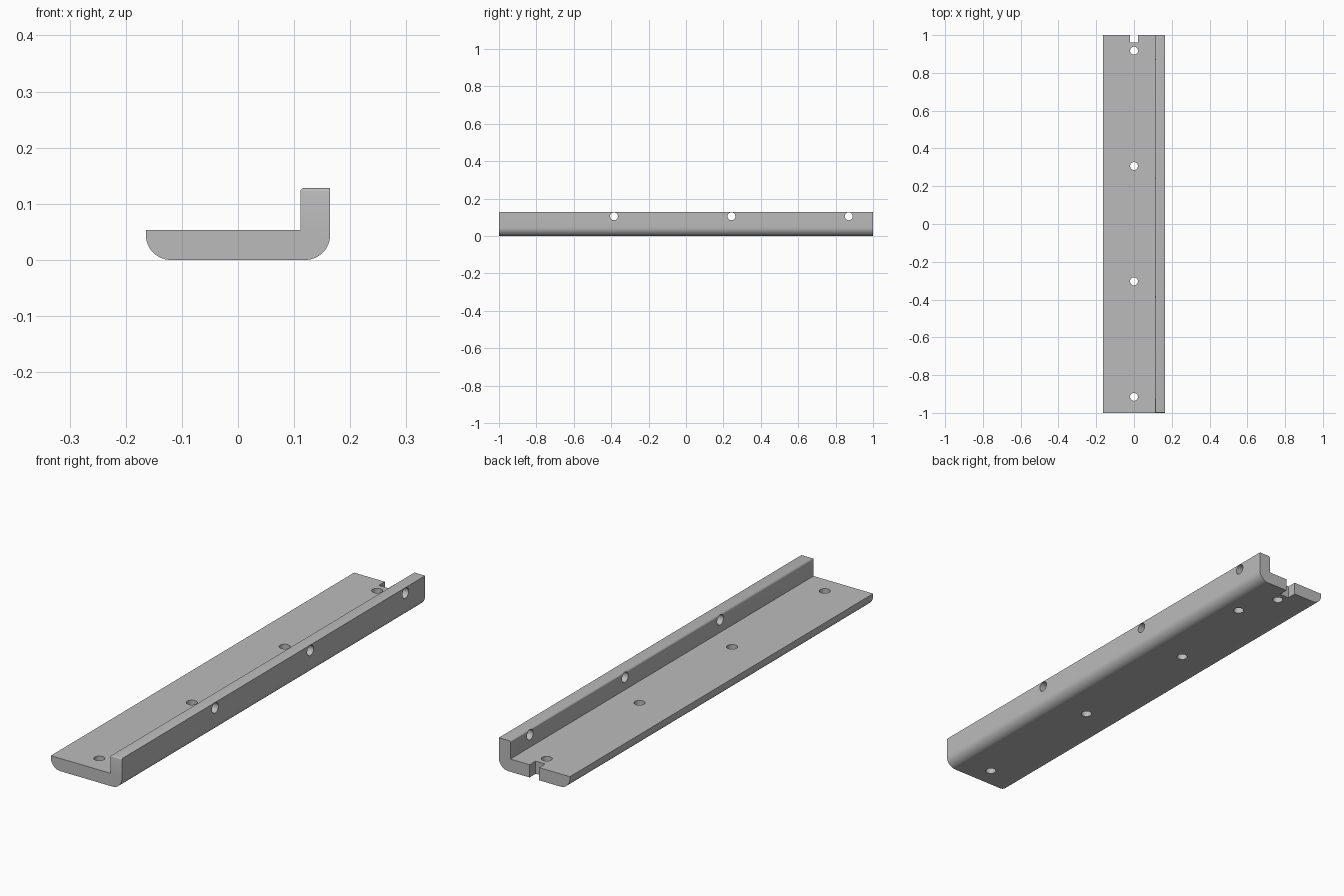
import bpy, bmesh
from mathutils import Matrix, Vector

cube = bpy.data.objects.get("Cube")
if cube:
    bpy.data.objects.remove(cube, do_unlink=True)

LEFT, RIGHT, LIP = 0.164, -0.164, 0.111   # x of the long edges and lip's inner wall
BASE_Z, LIP_Z = 0.053, 0.128
HOLE_R = 0.021

grey = bpy.data.materials.new("plain_grey")
grey.use_nodes = True
colour = (0.5, 0.5, 0.5, 1)
grey.diffuse_color = colour
grey.node_tree.nodes["Principled BSDF"].inputs["Base Color"].default_value = colour


def make_object(name, bm):
    bmesh.ops.recalc_face_normals(bm, faces=bm.faces)
    mesh = bpy.data.meshes.new(name)
    bm.to_mesh(mesh)
    bm.free()
    obj = bpy.data.objects.new(name, mesh)
    bpy.context.collection.objects.link(obj)
    return obj


def edges_where(bm, test):
    return [e for e in bm.edges if all(test(v.co) for v in e.verts)]


# L-shaped rail: profile extruded along y
bm = bmesh.new()
profile = [(RIGHT, 0), (LEFT, 0), (LEFT, LIP_Z), (LIP, LIP_Z), (LIP, BASE_Z), (RIGHT, BASE_Z)]
face = bm.faces.new([bm.verts.new((x, -1, z)) for x, z in profile])
ext = bmesh.ops.extrude_face_region(bm, geom=[face])
new_verts = [g for g in ext["geom"] if isinstance(g, bmesh.types.BMVert)]
bmesh.ops.translate(bm, verts=new_verts, vec=(0, 2, 0))

# Large rounds under both long edges
for x in (LEFT, RIGHT):
    edges = edges_where(bm, lambda c: c.z < 0.001 and abs(c.x - x) < 0.001)
    bmesh.ops.bevel(bm, geom=edges, offset=0.044, segments=12, profile=0.5, affect='EDGES')

# Small rounds on the lip's inner and front top edges
on_top = lambda c: c.z > LIP_Z - 0.001
edges = (edges_where(bm, lambda c: on_top(c) and abs(c.x - LIP) < 0.001)
         + edges_where(bm, lambda c: on_top(c) and c.y < -0.999))
bmesh.ops.bevel(bm, geom=edges, offset=0.006, segments=3, profile=0.5, affect='EDGES')
rail = make_object("lipped_rail", bm)
rail.data.materials.append(grey)

# Drill holes and end notch
bm = bmesh.new()


def drill(centre, depth, sideways=False):
    turn = Matrix.Rotation(1.5707963, 4, 'Y') if sideways else Matrix()
    bmesh.ops.create_cone(bm, cap_ends=True, segments=32, radius1=HOLE_R, radius2=HOLE_R,
                          depth=depth, matrix=Matrix.Translation(centre) @ turn)


for i in range(4):
    drill((0, -0.915 + 0.611 * i, 0.02), 0.2)           # through the base
for y in (-0.385, 0.243, 0.87):
    drill((0.137, y, 0.105), 0.1, sideways=True)        # through the lip
drill((0.067, 0.748, 0), 0.06)                          # blind hole underneath
notch = Matrix.Translation((0, 1.01, 0.02)) @ Matrix.Diagonal(Vector((0.044, 0.1, 0.2, 1)))
bmesh.ops.create_cube(bm, size=1, matrix=notch)
cutter = make_object("hole_cutter", bm)
cutter.hide_render = True
cutter.data.materials.append(grey)

bpy.ops.object.select_all(action='DESELECT')
bpy.context.view_layer.objects.active = rail
rail.select_set(True)
cut = rail.modifiers.new("holes", 'BOOLEAN')
cut.operation = 'DIFFERENCE'
cut.solver = 'EXACT'
cut.object = cutter
bpy.ops.object.modifier_apply(modifier=cut.name)
bpy.data.objects.remove(cutter, do_unlink=True)
bpy.ops.object.shade_smooth_by_angle(angle=0.6)
